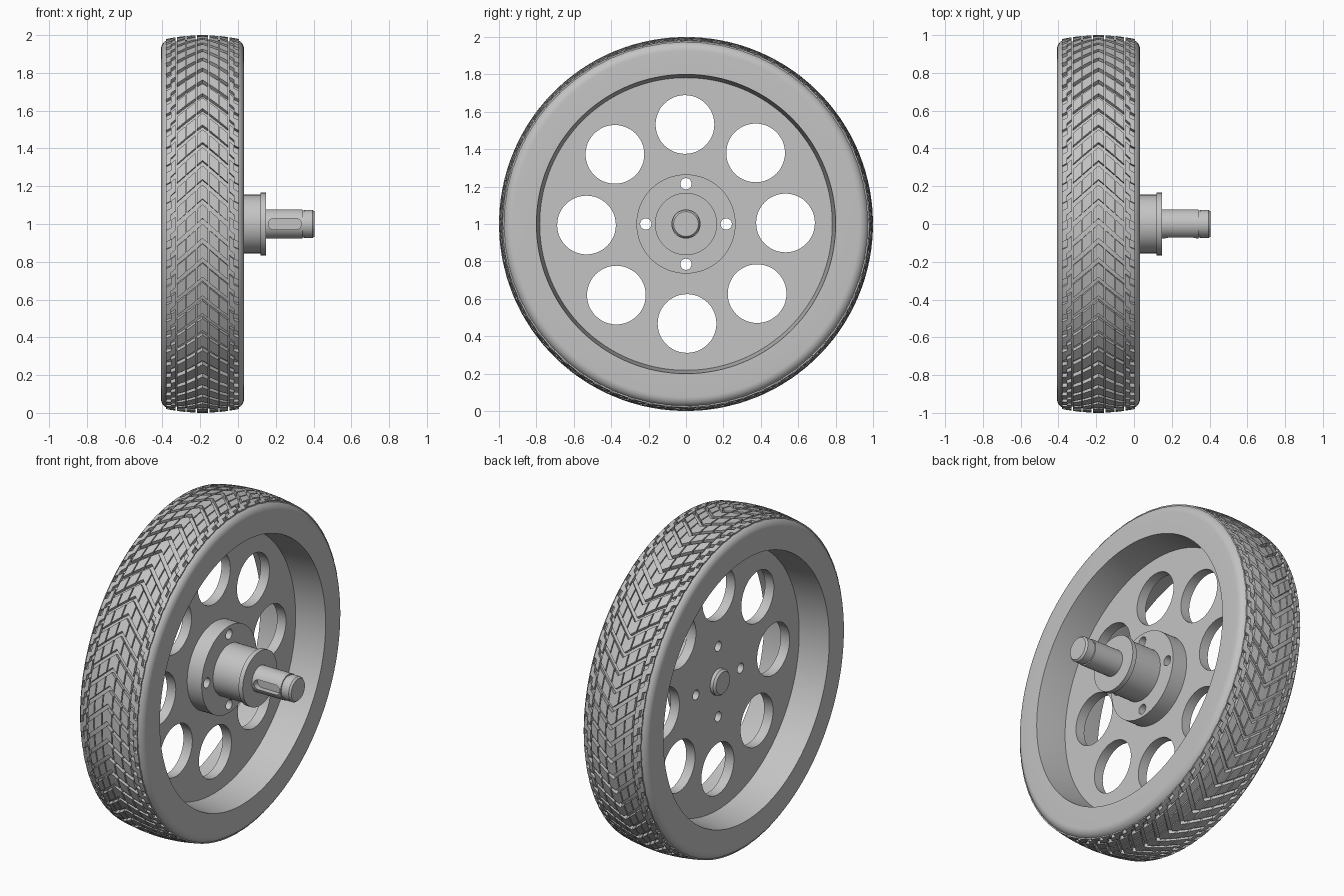
import bpy, bmesh
from math import sin, cos, pi, radians
from mathutils import Matrix, Vector

if "Cube" in bpy.data.objects:
    bpy.data.objects.remove(bpy.data.objects["Cube"], do_unlink=True)

grey = bpy.data.materials.new("plain grey")
grey.use_nodes = True
GREY = (0.55, 0.55, 0.55, 1)
grey.diffuse_color = GREY
grey.node_tree.nodes["Principled BSDF"].inputs["Base Color"].default_value = GREY

MID = -0.188      # middle plane of the tyre
HALF = 0.22       # half the tyre width
PITCHES = 60      # tread repeats around the tyre


def polar(x, r, a):
    """Point around the axle; angle 0 is the front, rising upwards."""
    return Vector((x, -r * cos(a), 1 + r * sin(a)))


def finish(name, bm):
    bmesh.ops.recalc_face_normals(bm, faces=bm.faces)
    mesh = bpy.data.meshes.new(name)
    bm.to_mesh(mesh)
    bm.free()
    mesh.materials.append(grey)
    ob = bpy.data.objects.new(name, mesh)
    bpy.context.collection.objects.link(ob)
    return ob


def select(ob):
    bpy.ops.object.select_all(action='DESELECT')
    ob.select_set(True)
    bpy.context.view_layer.objects.active = ob


def smooth(ob):
    select(ob)
    bpy.ops.object.shade_smooth_by_angle(angle=radians(30))


def lathe(name, profile, segments, closed=False):
    """Spin (x, radius) points round the axle; open profiles get end caps."""
    bm = bmesh.new()
    rings = [[bm.verts.new(polar(x, r, 2 * pi * i / segments)) for i in range(segments)]
             for x, r in profile]
    pairs = list(zip(rings, rings[1:]))
    if closed:
        pairs.append((rings[-1], rings[0]))
    else:
        bm.faces.new(rings[0])
        bm.faces.new(rings[-1])
    for a, b in pairs:
        for i in range(segments):
            j = (i + 1) % segments
            bm.faces.new((a[i], a[j], b[j], b[i]))
    return finish(name, bm)


def hole_cutter(name, count, circle, radius, turn=0.0):
    bm = bmesh.new()
    for k in range(count):
        place = Matrix.Translation(polar(MID, circle, 2 * pi * k / count + turn))
        bmesh.ops.create_cone(bm, cap_ends=True, segments=48, radius1=radius, radius2=radius,
                              depth=1, matrix=place @ Matrix.Rotation(pi / 2, 4, 'Y'))
    return finish(name, bm)


def cut(ob, cutter):
    cutter.hide_render = True
    mod = ob.modifiers.new("cut", 'BOOLEAN')
    mod.operation = 'DIFFERENCE'
    mod.solver = 'EXACT'
    mod.object = cutter
    select(ob)
    bpy.ops.object.modifier_apply(modifier=mod.name)


def crown(u):
    """Outer tread radius at distance u from the middle plane."""
    return 1 - 0.02 * (u / 0.19) ** 2


# Tyre body: recessed tread floor, rounded shoulders, tapered inner walls
DEPTH = 0.022
half = [(u, crown(u) - DEPTH) for u in (0.05, 0.1, 0.15, 0.19)]
half.append((0.19, crown(0.19)))
for k in range(1, 8):
    a = radians(78 - 78 * k / 7)
    half.append((0.17 + 0.05 * cos(a), 0.925 + 0.052 * sin(a)))
half += [(HALF, 0.8), (0.03, 0.782)]
profile = [(MID + u, r) for u, r in half] + [(MID - u, r) for u, r in reversed(half)]
smooth(lathe("tyre", profile, 180, closed=True))

# Tread: chevron bars split by thin grooves, with shoulder blocks between them
tread = bmesh.new()


def block(us, start, width, slope):
    rows = []
    for u in us:
        lead = start - slope * abs(u)
        rows.append([tread.verts.new(polar(MID + u, r, a)) for r, a in (
            (crown(u), lead), (crown(u), lead - width),
            (crown(u) - 0.03, lead - width), (crown(u) - 0.03, lead))])
    for a, b in zip(rows, rows[1:]):
        for i in range(4):
            j = (i + 1) % 4
            tread.faces.new((a[i], a[j], b[j], b[i]))
    tread.faces.new(rows[0])
    tread.faces.new(rows[-1])


pitch = 2 * pi / PITCHES
for n in range(PITCHES):
    a = n * pitch
    block((-0.03, 0, 0.03), a, pitch * 0.72, 0.9)
    for side in (-1, 1):
        block((side * 0.036, side * 0.085), a, pitch * 0.72, 0.9)
        block((side * 0.091, side * 0.135), a, pitch * 0.72, 0.9)
        block((side * 0.143, side * 0.168), a - pitch * 0.4, pitch * 0.7, 0.9)
        block((side * 0.168, side * 0.192), a - pitch * 0.4, pitch * 0.62, 0.5)
finish("tread_blocks", tread)

# Wheel web with lightening holes and bolt holes
web = lathe("wheel_web", [(MID - 0.03, 0.79), (MID + 0.03, 0.79)], 120)
big_holes = hole_cutter("big_hole_cutter", 8, 0.532, 0.157, radians(-0.6))
bolt_holes = hole_cutter("bolt_hole_cutter", 4, 0.215, 0.03)
cut(web, big_holes)
cut(web, bolt_holes)
smooth(web)

# Hub: bolted flange, barrel and end collar
hub = lathe("hub", [(-0.16, 0.265), (-0.06, 0.265), (-0.06, 0.155), (0.12, 0.155),
                    (0.12, 0.166), (0.148, 0.166)], 96)
cut(hub, bolt_holes)
smooth(hub)

# Axle: chamfered ends, retaining groove and a keyway on the front
axle = lathe("axle", [(-0.25, 0.066), (-0.238, 0.078), (0.342, 0.078), (0.342, 0.071),
                      (0.35, 0.071), (0.35, 0.075), (0.395, 0.075), (0.406, 0.066)], 64)
key = bmesh.new()
outline = []
for centre, first in ((0.305, -pi / 2), (0.19, pi / 2)):
    for k in range(13):
        a = first + pi * k / 12
        outline.append(key.verts.new((centre + 0.03 * cos(a), -0.2, 1 + 0.03 * sin(a))))
slot = bmesh.ops.extrude_face_region(key, geom=[key.faces.new(outline)])
moved = [v for v in slot["geom"] if isinstance(v, bmesh.types.BMVert)]
bmesh.ops.translate(key, verts=moved, vec=(0, 0.16, 0))
keyway = finish("keyway_cutter", key)
cut(axle, keyway)
smooth(axle)

# Remove the cutters
for helper in (big_holes, bolt_holes, keyway):
    bpy.data.objects.remove(helper, do_unlink=True)
